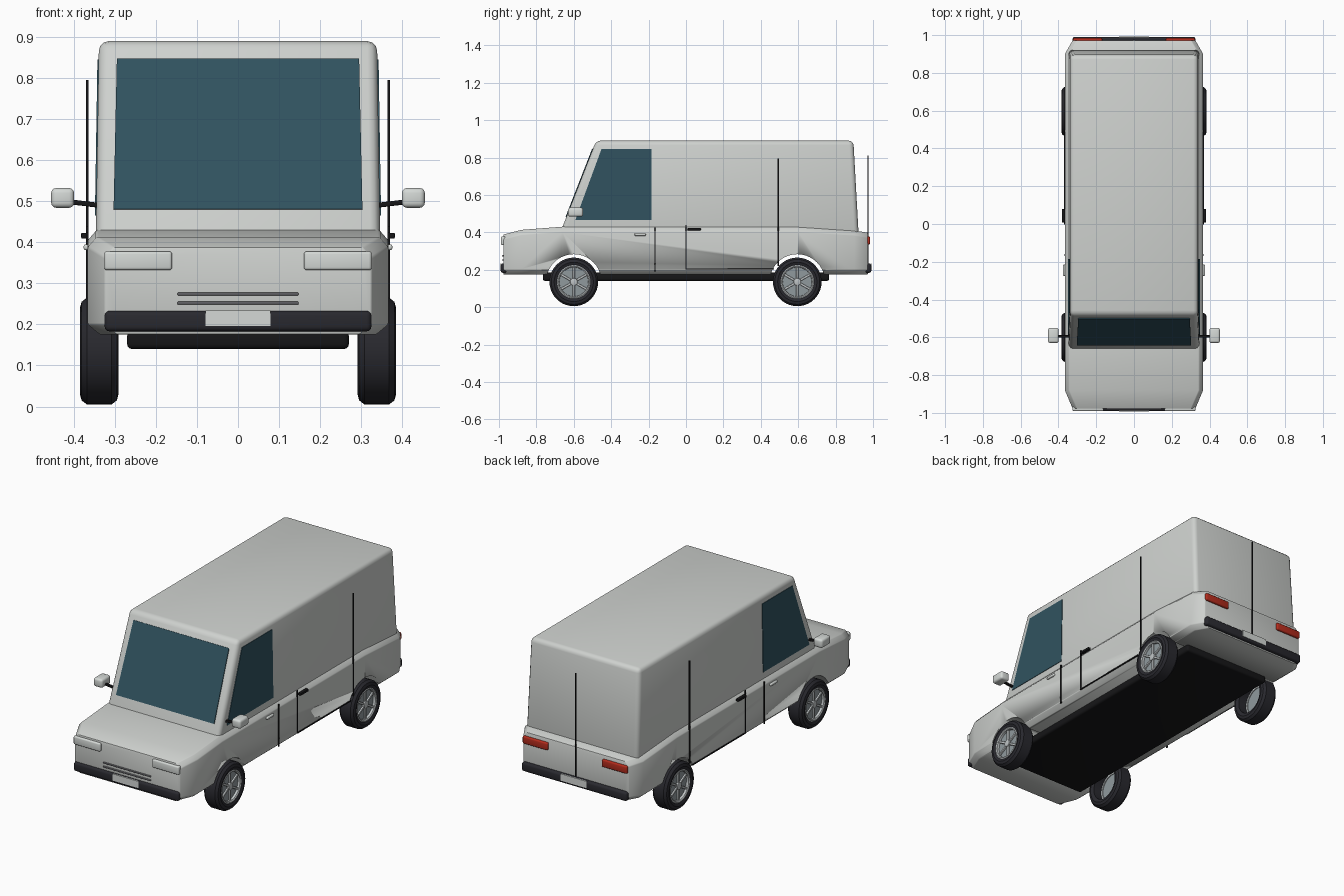
import bpy, bmesh, math
from mathutils import Matrix, Vector

if "Cube" in bpy.data.objects:
    bpy.data.objects.remove(bpy.data.objects["Cube"], do_unlink=True)


def material(name, r, g, b, rough=0.5):
    m = bpy.data.materials.new(name)
    m.use_nodes = True
    m.diffuse_color = (r, g, b, 1)
    bsdf = next(n for n in m.node_tree.nodes if n.type == "BSDF_PRINCIPLED")
    bsdf.inputs["Base Color"].default_value = (r, g, b, 1)
    bsdf.inputs["Roughness"].default_value = rough
    return m


PAINT = material("light grey paint", 0.62, 0.64, 0.62)
GLASS = material("teal tinted glass", 0.03, 0.085, 0.115)
RUBBER = material("dark rubber", 0.022, 0.022, 0.028)
BLACK = material("black trim", 0.008, 0.008, 0.009)
RED = material("red lamp", 0.45, 0.025, 0.012)
LAMP = material("pale lamp", 0.66, 0.69, 0.67)
RIM = material("wheel grey", 0.28, 0.32, 0.34)
SILVER = material("wheel silver", 0.52, 0.55, 0.56)
TRIM = material("mid grey trim", 0.2, 0.2, 0.22)


def finish(name, bm, mat, bevel=0.0, segments=3, smooth=True):
    bmesh.ops.recalc_face_normals(bm, faces=bm.faces[:])
    mesh = bpy.data.meshes.new(name)
    bm.to_mesh(mesh)
    bm.free()
    mesh.materials.append(mat)
    ob = bpy.data.objects.new(name, mesh)
    bpy.context.collection.objects.link(ob)
    bpy.ops.object.select_all(action="DESELECT")
    ob.select_set(True)
    bpy.context.view_layer.objects.active = ob
    if bevel:
        mod = ob.modifiers.new("rounded edges", "BEVEL")
        mod.width = bevel
        mod.segments = segments
        mod.limit_method = "ANGLE"
        bpy.ops.object.modifier_apply(modifier=mod.name)
    if smooth:
        bpy.ops.object.shade_smooth_by_angle(angle=math.radians(32))
    return ob


def box(name, centre, size, mat, bevel=0.0, rot=None):
    bm = bmesh.new()
    m = Matrix.Translation(centre) @ (rot or Matrix()) @ Matrix.Diagonal((*size, 1))
    bmesh.ops.create_cube(bm, size=1, matrix=m)
    return finish(name, bm, mat, bevel, smooth=bevel > 0)


def loft(name, rings, mat, closed=False, **kw):
    """Skin equal rings of points; cap the ends unless the loft is closed."""
    bm = bmesh.new()
    rows = [[bm.verts.new(p) for p in ring] for ring in rings]
    pairs = list(zip(rows, rows[1:]))
    if closed:
        pairs.append((rows[-1], rows[0]))
    else:
        bm.faces.new(rows[0])
        bm.faces.new(rows[-1])
    for a, b in pairs:
        for i in range(len(a)):
            j = (i + 1) % len(a)
            bm.faces.new((a[i], a[j], b[j], b[i]))
    return finish(name, bm, mat, **kw)


def lathe(name, centre, side, profile, mat, steps=40):
    """Turn a closed (radius, outward offset) profile around the wheel axis."""
    c = Vector(centre)
    rings = []
    for k in range(steps):
        a = math.tau * k / steps
        rings.append([c + Vector((side * o, r * math.cos(a), r * math.sin(a)))
                      for r, o in profile])
    return loft(name, rings, mat, closed=True)


def cylinder(name, centre, radius, length, mat, bevel=0.0):
    bm = bmesh.new()
    m = Matrix.Translation(centre) @ Matrix.Rotation(math.pi / 2, 4, "Y")
    bmesh.ops.create_cone(bm, cap_ends=True, segments=40, radius1=radius,
                          radius2=radius, depth=length, matrix=m)
    return finish(name, bm, mat, bevel, segments=2)


# Lower body: chamfered sections along the length
def body_ring(y, w, top):
    half = [(w - 0.03, 0.175), (w, 0.2), (w, top - 0.025), (w - 0.022, top)]
    return [(x, y, z) for x, z in half] + [(-x, y, z) for x, z in reversed(half)]


stations = [(-0.977, 0.325, 0.388), (-0.88, 0.366, 0.413), (-0.66, 0.366, 0.43),
            (0.6, 0.366, 0.43), (0.9, 0.366, 0.41), (0.972, 0.325, 0.398)]
body = loft("lower_body", [body_ring(*s) for s in stations], PAINT,
            bevel=0.004, segments=2)

# Wheel arches cut through the body
AXLES = {"front": -0.6, "rear": 0.595}
for end, y in AXLES.items():
    cutter = cylinder("arch_cutter", (0, y, 0.135), 0.148, 1.2, PAINT)
    cutter.hide_render = True
    bpy.context.view_layer.objects.active = body
    cut = body.modifiers.new("arch", "BOOLEAN")
    cut.operation = "DIFFERENCE"
    cut.solver = "EXACT"
    cut.object = cutter
    bpy.ops.object.modifier_apply(modifier=cut.name)
    bpy.data.objects.remove(cutter, do_unlink=True)


# Tall cabin with a raked front
def cabin_x(z):
    return 0.346 - 0.016 * (z - 0.43)


def front_y(z):
    return -0.66 + 0.39 * (z - 0.43)


def cabin_ring(z, back):
    x = cabin_x(z)
    return [(-x, front_y(z), z), (x, front_y(z), z), (x, back, z), (-x, back, z)]


loft("cabin", [cabin_ring(0.37, 0.924), cabin_ring(0.89, 0.895)], PAINT, bevel=0.024)


# Glass panes
def pane(name, corners, out):
    out = Vector(out)
    loft(name, [[Vector(p) - out for p in corners], [Vector(p) + out for p in corners]],
         GLASS, smooth=False)


pane("windscreen", [(x, front_y(z), z) for x, z in
                    ((-0.303, 0.48), (0.303, 0.48), (0.295, 0.846), (-0.295, 0.846))],
     (0, -0.004, 0.0015))

# Chassis tray
box("chassis", (0, 0, 0.162), (0.54, 1.53, 0.044), BLACK, 0.012)

# Bumpers, plates, lamps
for end, d in (("front", -1), ("rear", 1)):
    box(end + "_bumper", (0, d * 0.974, 0.208), (0.65, 0.034, 0.05), RUBBER, 0.012)
    box(end + "_plate", (0, d * 0.99, 0.215), (0.158, 0.006, 0.038), LAMP)
for z in (0.252, 0.274):
    box("grille_bar", (0, -0.978, z), (0.295, 0.012, 0.007), TRIM, 0.002)
box("rear_door_seam", (0, 0.974, 0.52), (0.005, 0.006, 0.58), BLACK)

for side, s in (("left", 1), ("right", -1)):
    pane(side + "_side_window", [(s * cabin_x(z), y, z) for y, z in
         ((-0.592, 0.465), (-0.185, 0.465), (-0.185, 0.845), (-0.452, 0.845))],
         (0.003, 0, 0))
    box(side + "_headlight", (s * 0.243, -0.978, 0.355), (0.165, 0.024, 0.046), LAMP, 0.007)
    box(side + "_tail_light", (s * 0.245, 0.974, 0.356), (0.155, 0.022, 0.042), RED, 0.007)

    # Door seams and handles
    for name, y, low, high in (("front_seam", -0.165, 0.19, 0.425),
                               ("door_seam", 0.0, 0.2, 0.44),
                               ("tall_seam", 0.493, 0.22, 0.795)):
        box(side + "_" + name, (s * 0.367, y, (low + high) / 2),
            (0.006, 0.006, high - low), BLACK)
    box(side + "_sill_seam", (s * 0.367, 0.235, 0.203), (0.006, 0.47, 0.006), BLACK)
    box(side + "_sliding_handle", (s * 0.373, 0.044, 0.416), (0.018, 0.07, 0.014), BLACK, 0.003)
    box(side + "_front_handle", (s * 0.369, -0.245, 0.388), (0.014, 0.06, 0.014), LAMP, 0.005)

    # Mirrors
    box(side + "_mirror_arm", (s * 0.372, -0.595, 0.494), (0.07, 0.014, 0.012), BLACK, 0.003,
        Matrix.Rotation(-s * 0.12, 4, "Y"))
    box(side + "_mirror", (s * 0.427, -0.59, 0.508), (0.056, 0.08, 0.048), LAMP, 0.012)

    # Wheels
    for end, y in AXLES.items():
        c = (s * 0.338, y, 0.135)
        tag = end + "_" + side
        lathe(tag + "_tyre", c, s,
              [(0.086, -0.04), (0.105, -0.047), (0.12, -0.043), (0.13, -0.03),
               (0.13, 0.03), (0.12, 0.043), (0.105, 0.047), (0.086, 0.04)], RUBBER)
        lathe(tag + "_rim_ring", c, s,
              [(0.076, 0.01), (0.09, 0.01), (0.09, 0.042), (0.084, 0.044), (0.078, 0.04)], SILVER)
        cylinder(tag + "_rim_disc", (s * 0.359, y, 0.135), 0.087, 0.012, RIM)
        cylinder(tag + "_hub", (s * 0.367, y, 0.135), 0.02, 0.022, SILVER, 0.004)
        for k in range(6):
            turn = Matrix.Rotation(math.tau * k / 6, 4, "X")
            mid = Vector((s * 0.367, y, 0.135)) + turn @ Vector((0, 0, 0.047))
            box(tag + "_spoke", mid, (0.014, 0.012, 0.07), SILVER, 0.003, turn)
